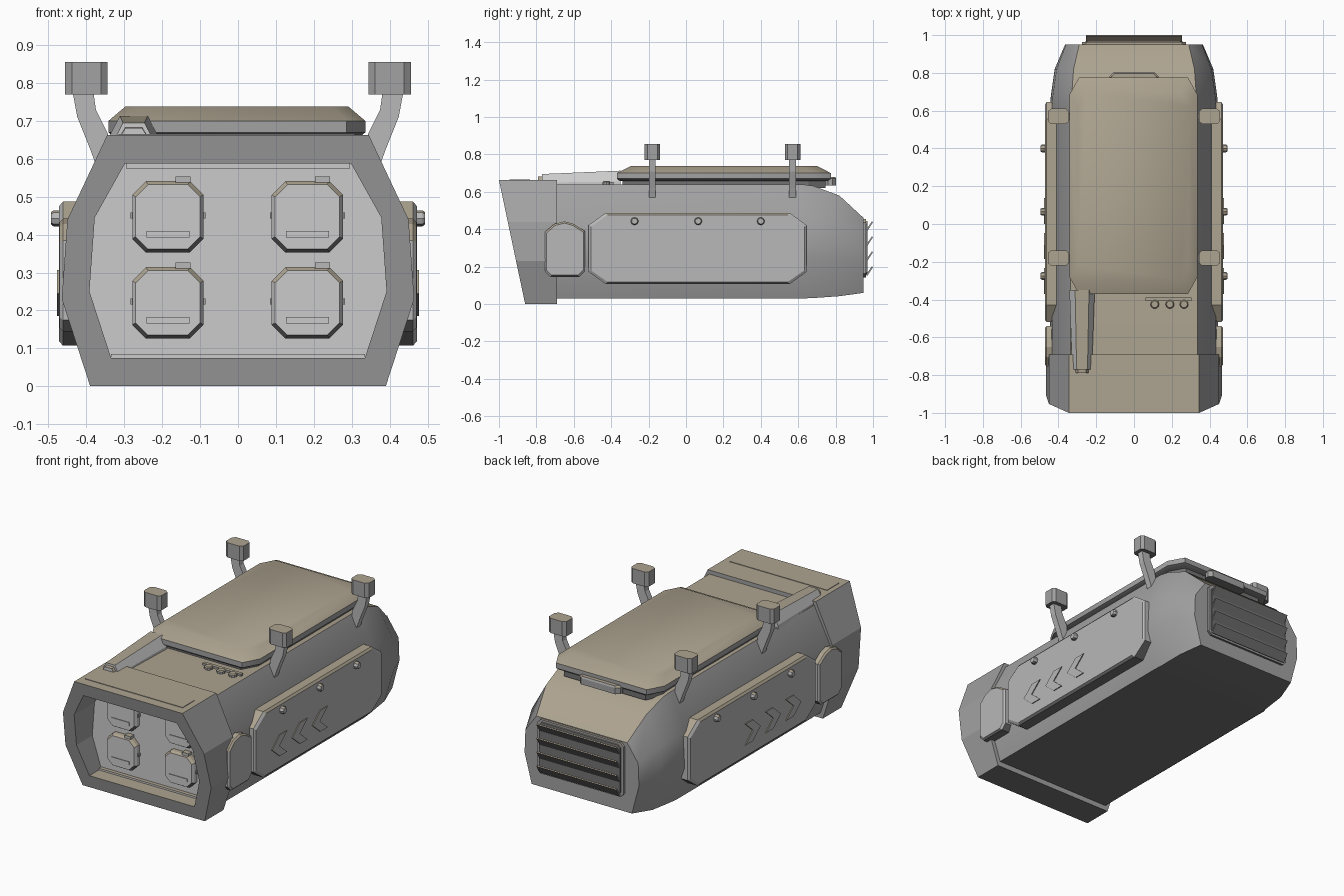
import bpy, bmesh, math

if "Cube" in bpy.data.objects:
    bpy.data.objects.remove(bpy.data.objects["Cube"])

def material(name, r, g, b):
    m = bpy.data.materials.new(name)
    m.diffuse_color = (r, g, b, 1)
    m.use_nodes = True
    m.node_tree.nodes["Principled BSDF"].inputs["Base Color"].default_value = m.diffuse_color
    return m

# warm tops, dark undersides, and three greys for the walls
TAN = material("warm_top", 0.42, 0.37, 0.28)
DARK = material("dark_underside", 0.17, 0.17, 0.17)
SHELL = material("shell_grey", 0.36, 0.36, 0.36)
PANEL = material("panel_grey", 0.48, 0.48, 0.48)
LIGHT = material("light_grey", 0.57, 0.57, 0.57)

def loft(name, rings, mat=SHELL, smooth=0):
    """Skin equal-length rings, cap both ends, colour faces by direction."""
    bm = bmesh.new()
    vs = [[bm.verts.new(p) for p in r] for r in rings]
    n = len(rings[0])
    for a, b in zip(vs, vs[1:]):
        for i in range(n):
            j = (i + 1) % n
            bm.faces.new((a[i], a[j], b[j], b[i]))
    bm.faces.new(vs[0])
    bm.faces.new(vs[-1])
    bmesh.ops.recalc_face_normals(bm, faces=bm.faces)
    bm.normal_update()
    for f in bm.faces:
        f.material_index = 1 if f.normal.z > 0.5 else 2 if f.normal.z < -0.5 else 0
    me = bpy.data.meshes.new(name)
    bm.to_mesh(me)
    bm.free()
    for m in (mat, TAN, DARK):
        me.materials.append(m)
    ob = bpy.data.objects.new(name, me)
    bpy.context.collection.objects.link(ob)
    if smooth:
        bpy.ops.object.select_all(action='DESELECT')
        ob.select_set(True)
        bpy.context.view_layer.objects.active = ob
        bpy.ops.object.shade_smooth_by_angle(angle=math.radians(smooth))
    return ob

# plane mappings: (a, b, height) -> xyz
def top(a, b, h): return (a, b, h)
def front(a, b, h): return (a, -h, b)
def side(s): return lambda a, b, h: (s * h, a, b)

def prism(name, outline, mapping, levels, mat=SHELL, smooth=0):
    """Stack the outline at (height, inset_a, inset_b) levels."""
    A = [p[0] for p in outline]
    B = [p[1] for p in outline]
    ca, cb = (min(A) + max(A)) / 2, (min(B) + max(B)) / 2
    wa, wb = (max(A) - min(A)) / 2, (max(B) - min(B)) / 2
    rings = [[mapping(ca + (a - ca) * (1 - ia / wa), cb + (b - cb) * (1 - ib / wb), h)
              for a, b in outline] for h, ia, ib in levels]
    return loft(name, rings, mat, smooth)

def octa(a0, a1, b0, b1, c, d=None):
    """Rectangle with cut corners."""
    d = d or c
    return [(a0 + c, b0), (a1 - c, b0), (a1, b0 + d), (a1, b1 - d),
            (a1 - c, b1), (a0 + c, b1), (a0, b1 - d), (a0, b0 + d)]

def rect(a0, a1, b0, b1):
    return [(a0, b0), (a1, b0), (a1, b1), (a0, b1)]

def circle(a, b, r, n):
    return [(a + r * math.cos(2 * math.pi * i / n), b + r * math.sin(2 * math.pi * i / n)) for i in range(n)]

def section(half, y):
    """Mirror a right-hand half profile; y may depend on z."""
    pts = half + [(-x, z) for x, z in reversed(half)]
    return [(x, y(z) if callable(y) else y, z) for x, z in pts]

# main body, tapering at the rear
full = [(0.375, 0.03), (0.445, 0.24), (0.435, 0.44), (0.335, 0.64)]
loft("body_shell", [
    section(full, -0.72),
    section(full, 0.62),
    section([(0.37, 0.032), (0.44, 0.24), (0.43, 0.44), (0.33, 0.632)], 0.68),
    section([(0.36, 0.042), (0.42, 0.24), (0.41, 0.42), (0.32, 0.58)], 0.82),
    section([(0.32, 0.06), (0.365, 0.23), (0.36, 0.36), (0.29, 0.46)], 0.95)], smooth=30)

# slanted front collar with a recessed bay
outer = [(0.39, 0.0), (0.465, 0.23), (0.45, 0.44), (0.345, 0.663)]
inner = [(0.335, 0.075), (0.392, 0.25), (0.378, 0.445), (0.298, 0.588)]
slant = lambda z: -0.86 - 0.14 * z / 0.663
loft("front_collar", [section(outer, -0.69), section(outer, slant),
                      section(inner, slant), section(inner, -0.765)])
loft("bay_panel", [section(inner, -0.76), section(inner, -0.768)], LIGHT)
prism("bay_lip_top", rect(-0.295, 0.295, 0.574, 0.592), front, [(0.76, 0, 0), (0.79, 0, 0)], LIGHT)
prism("bay_lip_bottom", rect(-0.335, 0.335, 0.073, 0.085), front, [(0.76, 0, 0), (0.79, 0, 0)], LIGHT)

# four launch tube covers
for x in (-0.185, 0.183):
    for z in (0.447, 0.22):
        prism("tube_cover", octa(x - 0.094, x + 0.094, z - 0.094, z + 0.094, 0.036), front,
              [(0.76, 0, 0), (0.79, 0, 0), (0.805, 0.009, 0.009)], LIGHT)
        prism("tube_cover_bar", rect(x - 0.057, x + 0.057, z - 0.055, z - 0.037), front,
              [(0.80, 0, 0), (0.809, 0, 0)], LIGHT)
        prism("tube_hinge", rect(x + 0.02, x + 0.06, z + 0.09, z + 0.106), front,
              [(0.76, 0, 0), (0.80, 0, 0)], PANEL)
        for s in (-1, 1):
            cx = x + s * 0.094
            prism("tube_latch", rect(cx - 0.005, cx + 0.005, z - 0.005, z + 0.012), front,
                  [(0.76, 0, 0), (0.785, 0, 0)])

# large top hatch with sloped edges on a recessed dark foot
prism("hatch_foot", octa(-0.312, 0.306, -0.34, 0.745, 0.05, 0.09), top,
      [(0.62, 0, 0), (0.665, 0, 0)], DARK)
prism("top_hatch", octa(-0.342, 0.336, -0.37, 0.775, 0.05, 0.09), top,
      [(0.658, 0.015, 0.015), (0.67, 0, 0), (0.70, 0, 0), (0.738, 0.045, 0.075)], smooth=48)
prism("hatch_rear_latch", octa(-0.13, 0.13, 0.74, 0.802, 0.02), top,
      [(0.635, 0, 0), (0.67, 0, 0), (0.68, 0.01, 0.005)])

# tapered tube on the top left
def arch(y, w, zb, zt):
    x = -0.275
    return [(x - w, y, zb), (x - w, y, zb + 0.3 * (zt - zb)), (x - w * 0.55, y, zt),
            (x + w * 0.55, y, zt), (x + w, y, zb + 0.3 * (zt - zb)), (x + w, y, zb)]
loft("top_tube", [arch(-0.35, 0.067, 0.63, 0.713), arch(-0.77, 0.052, 0.63, 0.695),
                  arch(-0.77, 0.04, 0.64, 0.683), arch(-0.79, 0.04, 0.64, 0.681)], LIGHT)

# knob row and flat plate on the upper front
prism("knob_bar", rect(0.06, 0.305, -0.408, -0.388), top, [(0.63, 0, 0), (0.652, 0, 0)])
for x in (0.11, 0.19, 0.265):
    prism("top_knob", circle(x, -0.425, 0.023, 10), top, [(0.63, 0, 0), (0.652, 0, 0), (0.657, 0.005, 0.005)])
prism("collar_top_plate", rect(-0.315, 0.307, -0.943, -0.835), top, [(0.655, 0, 0), (0.666, 0, 0)])

# mirrored side parts
small = [(-0.725, 0.145), (-0.57, 0.145), (-0.54, 0.175), (-0.54, 0.39), (-0.60, 0.428),
         (-0.65, 0.442), (-0.705, 0.428), (-0.755, 0.385), (-0.755, 0.175)]
for s in (-1, 1):
    m = side(s)
    prism("side_panel", octa(-0.52, 0.645, 0.107, 0.487, 0.09, 0.065), m,
          [(0.40, 0, 0), (0.462, 0, 0), (0.472, 0.012, 0.012)], PANEL)
    prism("side_small_panel", small, m, [(0.40, 0, 0), (0.462, 0, 0), (0.471, 0.009, 0.009)], PANEL)
    for y in (-0.275, 0.065, 0.40):
        prism("panel_bolt", circle(y, 0.443, 0.021, 8), m,
              [(0.46, 0, 0), (0.487, 0, 0), (0.494, 0.005, 0.005)], PANEL)
    for y in (-0.37, -0.185, 0.0):
        prism("chevron_mark", [(y, 0.245), (y + 0.07, 0.185), (y + 0.138, 0.185), (y + 0.068, 0.245),
                               (y + 0.138, 0.307), (y + 0.07, 0.307)], m, [(0.465, 0, 0), (0.477, 0, 0)], PANEL)
    # raised cleats with a bent stem and block head
    for y in (-0.18, 0.57):
        path = [((0.335, 0.56), (0.368, 0.565)), ((0.343, 0.665), (0.388, 0.62)),
                ((0.375, 0.73), (0.424, 0.71)), ((0.382, 0.78), (0.437, 0.78))]
        loft("cleat_stem", [[(s * a[0], y - 0.018, a[1]), (s * b[0], y - 0.018, b[1]),
                             (s * b[0], y + 0.018, b[1]), (s * a[0], y + 0.018, a[1])] for a, b in path], PANEL)
        prism("cleat_head", octa(s * 0.40 - 0.056, s * 0.40 + 0.056, y - 0.041, y + 0.041, 0.018, 0.014),
              top, [(0.77, 0, 0), (0.855, 0, 0)])

# rear vent: plate, dark core and tilted slats
prism("vent_frame", octa(-0.275, 0.275, 0.143, 0.455, 0.02), front, [(-0.94, 0, 0), (-0.963, 0, 0)])
prism("vent_core", octa(-0.258, 0.258, 0.155, 0.443, 0.015), front, [(-0.95, 0, 0), (-0.970, 0, 0)], DARK)
for z in (0.155, 0.235, 0.315, 0.395):
    slat = [(0.962, z), (0.970, z - 0.004), (1.0, z + 0.043), (0.994, z + 0.047)]
    loft("vent_slat", [[(x, y, h) for y, h in slat] for x in (-0.255, 0.255)])
